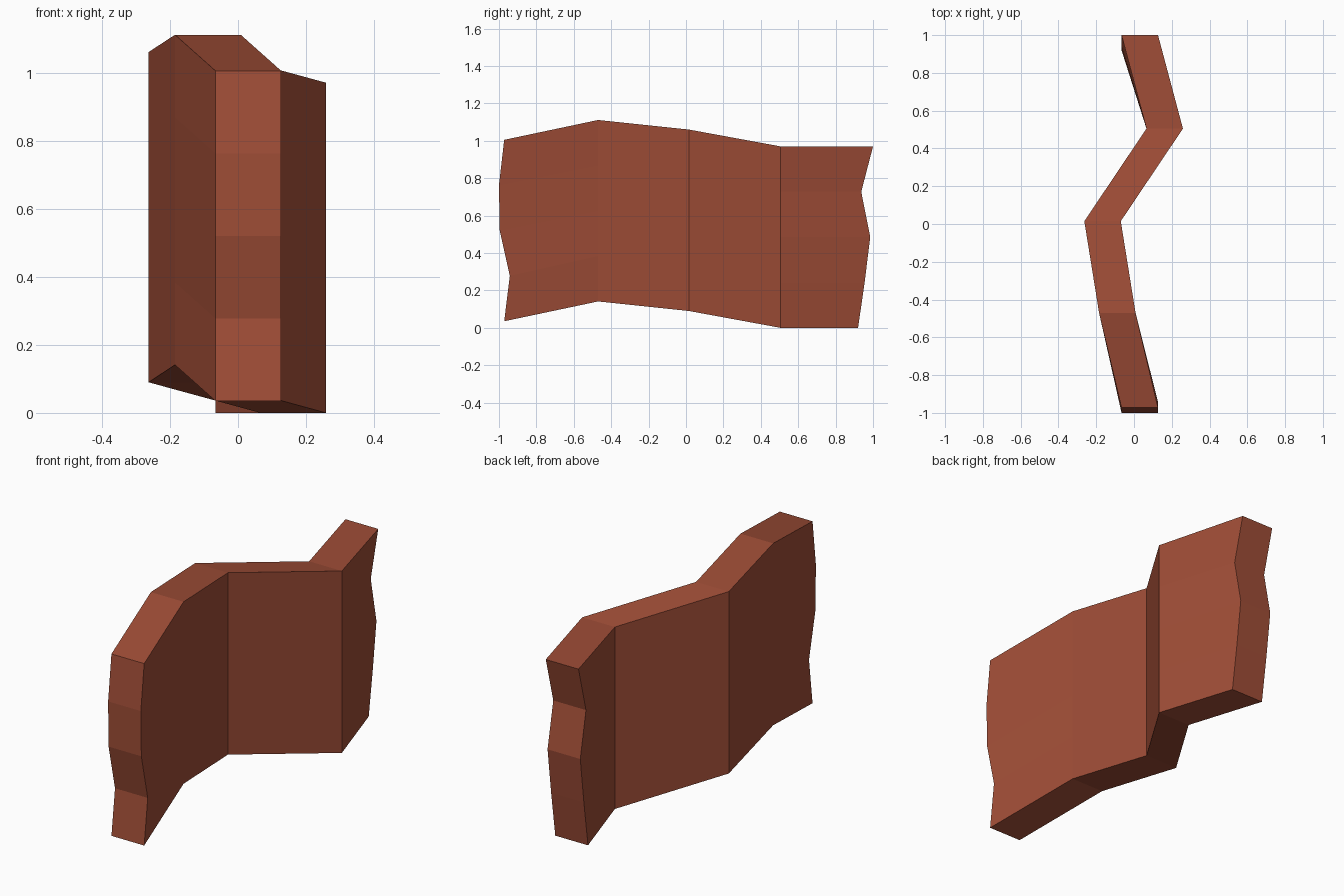
import bpy, bmesh

if "Cube" in bpy.data.objects:
    bpy.data.objects.remove(bpy.data.objects["Cube"])

# Vertical folds of the cloth: left x, y, bottom z
folds = [(-0.066, None, 0.035), (-0.185, -0.47, 0.141), (-0.263, 0.015, 0.09),
         (0.066, 0.505, 0.0), (-0.066, None, 0.0)]
# Wavy outlines of the two free ends, bottom to top
front_edge = [-0.972, -0.942, -0.996, -1.0, -0.972]
back_edge = [0.92, 0.955, 0.985, 0.937, 1.0]
HEIGHT, THICK, ROWS = 0.97, 0.193, 5

# Left side of the cloth as a grid
bm = bmesh.new()
grid = []
for i, (x, y, z) in enumerate(folds):
    ends = front_edge if i == 0 else back_edge
    grid.append([bm.verts.new((x, ends[r] if y is None else y, z + HEIGHT * r / (ROWS - 1)))
                 for r in range(ROWS)])
for a, b in zip(grid, grid[1:]):
    for r in range(ROWS - 1):
        bm.faces.new((a[r], b[r], b[r + 1], a[r + 1]))

# Thickness, straight along x, keeping the left side
ext = bmesh.ops.extrude_face_region(bm, geom=bm.faces[:], use_keep_orig=True)
bmesh.ops.translate(bm, vec=(THICK, 0, 0),
                    verts=[v for v in ext["geom"] if isinstance(v, bmesh.types.BMVert)])
bmesh.ops.recalc_face_normals(bm, faces=bm.faces[:])

mesh = bpy.data.meshes.new("waving_cloth")
bm.to_mesh(mesh)
bm.free()
cloth = bpy.data.objects.new("waving_cloth", mesh)
bpy.context.collection.objects.link(cloth)

# Rust red cloth
mat = bpy.data.materials.new("rust_red")
mat.diffuse_color = (0.35, 0.075, 0.038, 1)
mat.use_nodes = True
mat.node_tree.nodes["Principled BSDF"].inputs["Base Color"].default_value = mat.diffuse_color
mesh.materials.append(mat)
